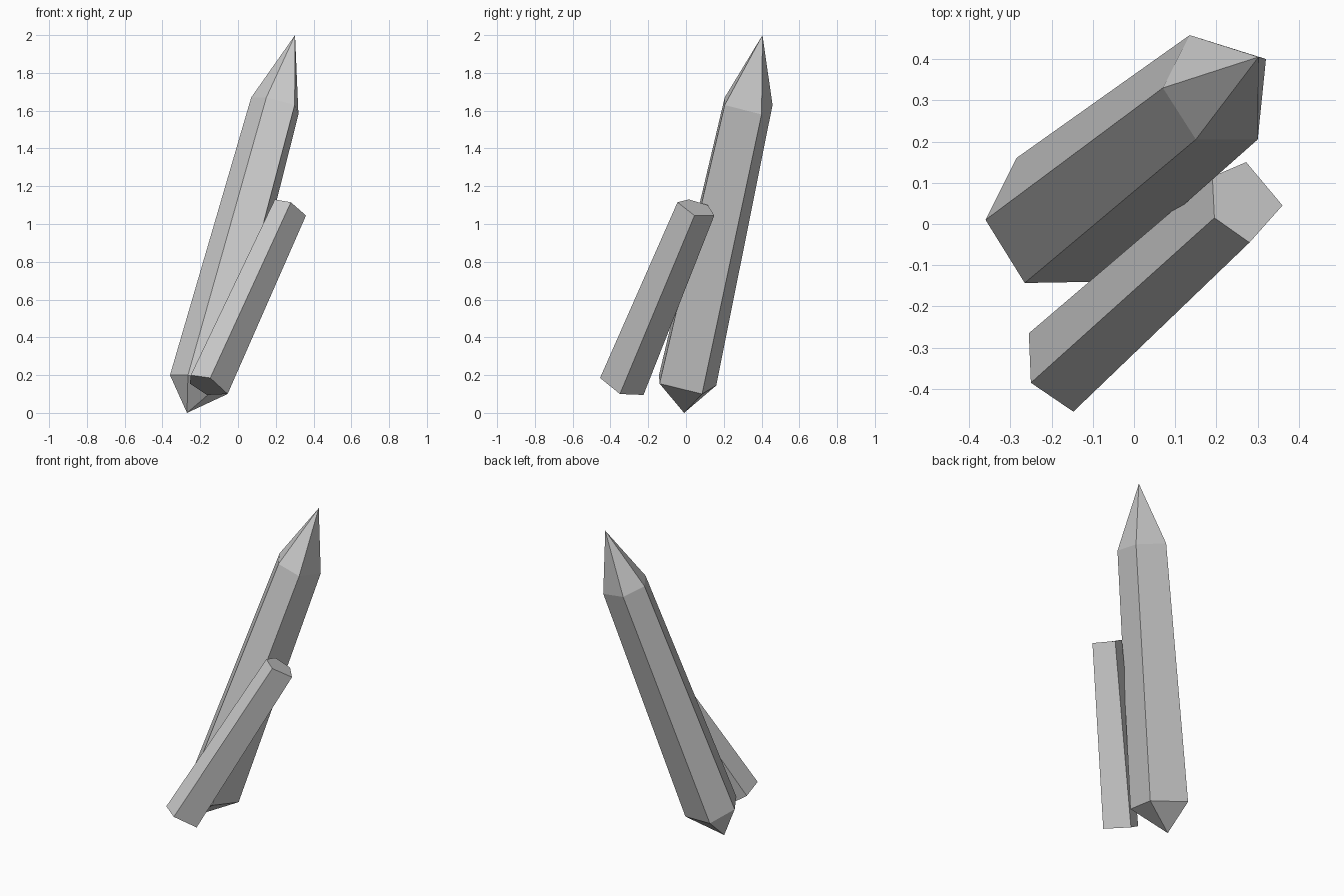
import bpy
import bmesh

cube = bpy.data.objects.get("Cube")
if cube:
    bpy.data.objects.remove(cube, do_unlink=True)

# Single grey stone colour
GREY = (0.6, 0.6, 0.6, 1.0)
stone = bpy.data.materials.new("grey_crystal")
stone.use_nodes = True
stone.diffuse_color = GREY
stone.node_tree.nodes["Principled BSDF"].inputs["Base Color"].default_value = GREY


def close_end(bm, ring, tip):
    """Close a ring with a pointed tip, or with a flat cap if there is no tip."""
    if tip is None:
        bm.faces.new(ring)
        return
    apex = bm.verts.new(tip)
    for a, b in zip(ring, ring[1:] + ring[:1]):
        bm.faces.new((a, b, apex))


def crystal(name, bottom, top, bottom_tip=None, top_tip=None):
    """Faceted shaft between two matching rings."""
    bm = bmesh.new()
    low = [bm.verts.new(p) for p in bottom]
    high = [bm.verts.new(p) for p in top]
    count = len(low)
    for i in range(count):
        j = (i + 1) % count
        bm.faces.new((low[i], low[j], high[j], high[i]))
    close_end(bm, low, bottom_tip)
    close_end(bm, high, top_tip)
    bmesh.ops.recalc_face_normals(bm, faces=bm.faces)
    mesh = bpy.data.meshes.new(name)
    bm.to_mesh(mesh)
    bm.free()
    mesh.materials.append(stone)
    obj = bpy.data.objects.new(name, mesh)
    bpy.context.collection.objects.link(obj)
    return obj


# Tall crystal, pointed at both ends
crystal(
    "large_crystal",
    bottom=[(-0.36, 0.01, 0.2), (-0.265, -0.143, 0.2), (-0.09, -0.14, 0.155),
            (-0.055, 0.085, 0.1), (-0.285, 0.16, 0.145)],
    top=[(0.07, 0.33, 1.67), (0.15, 0.205, 1.67), (0.3, 0.205, 1.63),
         (0.32, 0.4, 1.58), (0.135, 0.458, 1.63)],
    bottom_tip=(-0.27, -0.01, 0),
    top_tip=(0.302, 0.405, 2),
)

# Short crystal, cut flat at both ends
crystal(
    "small_crystal",
    bottom=[(-0.255, -0.265, 0.155), (-0.25, -0.385, 0.2), (-0.147, -0.455, 0.185),
            (-0.055, -0.35, 0.1), (-0.165, -0.225, 0.095)],
    top=[(0.19, 0.115, 1.1), (0.195, 0.015, 1.13), (0.28, -0.045, 1.115),
         (0.36, 0.045, 1.045), (0.272, 0.15, 1.045)],
)
